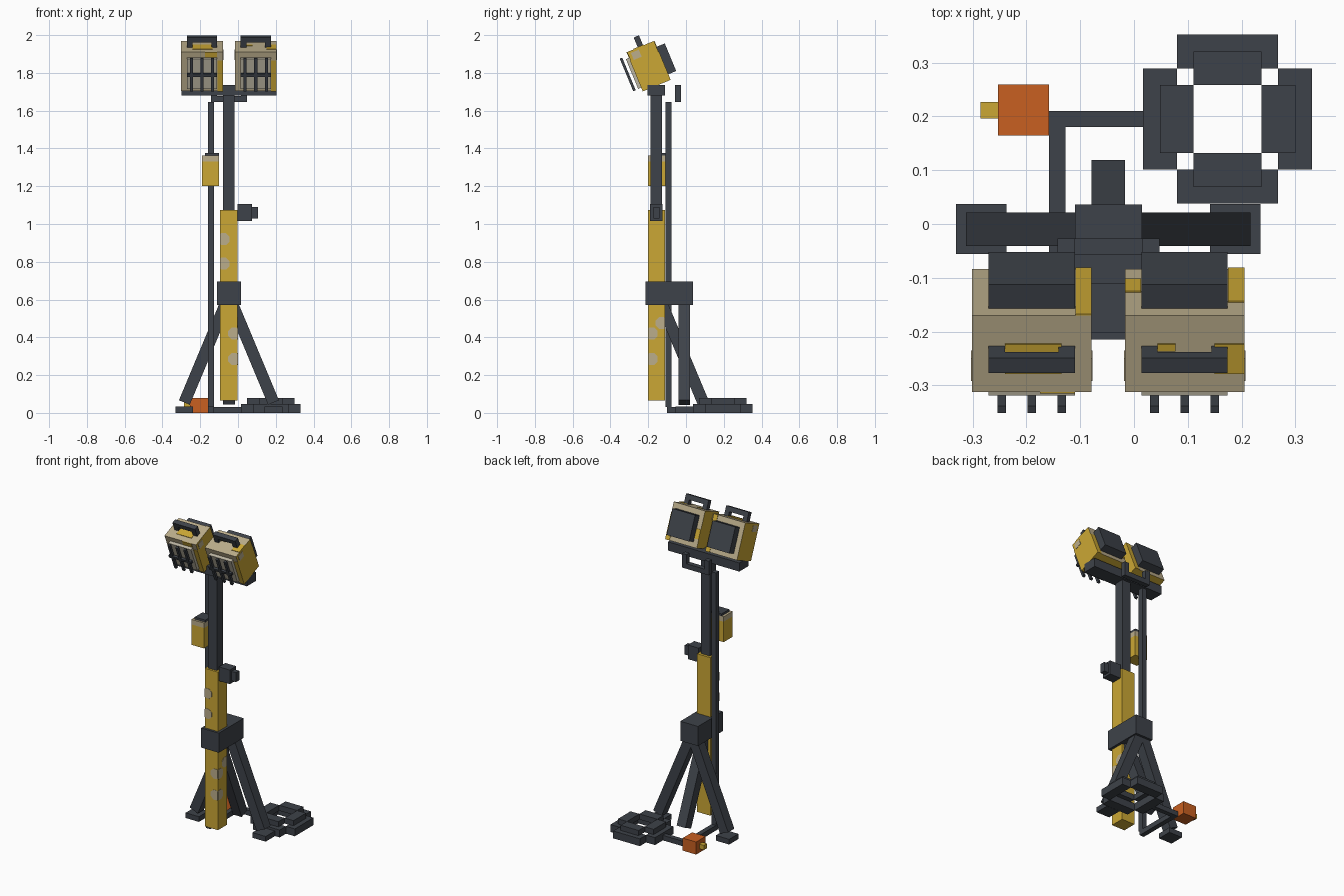
import bpy
import bmesh
from math import radians, pi
from mathutils import Matrix, Vector

default_cube = bpy.data.objects.get("Cube")
if default_cube:
    bpy.data.objects.remove(default_cube, do_unlink=True)


def make_material(name, colour):
    material = bpy.data.materials.new(name)
    material.use_nodes = True
    rgba = (*colour, 1)
    material.diffuse_color = rgba
    material.node_tree.nodes["Principled BSDF"].inputs["Base Color"].default_value = rgba
    return material


yellow = make_material("worn_yellow", (0.6, 0.39, 0.035))
beige = make_material("bare_beige", (0.5, 0.42, 0.26))
lens_grey = make_material("lens_grey", (0.5, 0.46, 0.36))
dark = make_material("dark_metal", (0.048, 0.055, 0.067))
orange = make_material("plug_orange", (0.58, 0.115, 0.015))


def finish(name, bm, materials, matrix):
    bm.transform(matrix)
    mesh = bpy.data.meshes.new(name)
    bm.to_mesh(mesh)
    bm.free()
    for material in materials:
        mesh.materials.append(material)
    obj = bpy.data.objects.new(name, mesh)
    bpy.context.collection.objects.link(obj)
    return obj


def box(name, material, xs, ys, zs, matrix=Matrix(), second=None, rule=None):
    """Box from its extents; faces that pass the rule take the second material."""
    bm = bmesh.new()
    spans = (xs, ys, zs)
    size = [high - low for low, high in spans]
    centre = Vector([(low + high) / 2 for low, high in spans])
    bmesh.ops.create_cube(bm, size=1, matrix=Matrix.Translation(centre) @ Matrix.Diagonal((*size, 1)))
    materials = [material]
    if second:
        materials.append(second)
        for face in bm.faces:
            face.material_index = int(rule(face.normal))
    return finish(name, bm, materials, matrix)


def strut(name, material, start, end, width, side):
    """Square bar between two points, with one face turned to the side axis."""
    start, end, side = Vector(start), Vector(end), Vector(side)
    along = (end - start).normalized()
    frame = Matrix((side, along.cross(side), along)).transposed().to_4x4()
    frame.translation = start
    half = width / 2
    return box(name, material, (-half, half), (-half, half), (0, (end - start).length), frame)


def spot(name, centre, turn, shift):
    """Thin octagonal paint chip with one side clipped at the panel edge."""
    bm = bmesh.new()
    bmesh.ops.create_cone(bm, cap_ends=True, segments=8, radius1=0.034, radius2=0.034, depth=0.004,
                          matrix=Matrix.Rotation(pi / 8, 4, "Z"))
    geometry = bm.verts[:] + bm.edges[:] + bm.faces[:]
    cut = bmesh.ops.bisect_plane(bm, geom=geometry, plane_co=(shift * 0.018, 0, 0),
                                 plane_no=(shift, 0, 0), clear_outer=True)
    edges = [e for e in cut["geom_cut"] if isinstance(e, bmesh.types.BMEdge)]
    bmesh.ops.contextual_create(bm, geom=edges)
    return finish(name, bm, [beige], Matrix.Translation(centre) @ turn)


# Mast, collar and adjusting knob
axis_x = -0.048
box("lower_mast", yellow, (-0.095, -0.002), (-0.2, -0.11), (0.065, 1.075))
box("upper_mast", dark, (-0.08, -0.018), (-0.187, -0.126), (1.07, 1.69))
box("collar", dark, (-0.11, 0.015), (-0.215, 0.036), (0.57, 0.695))
box("knob_base", dark, (-0.002, 0.075), (-0.19, -0.125), (1.015, 1.105))
box("knob_end", dark, (0.075, 0.107), (-0.173, -0.14), (1.03, 1.09))

# Paint chips on the mast
face_front = Matrix.Rotation(pi / 2, 4, "X")
face_left = Matrix.Rotation(pi / 2, 4, "Z") @ face_front
for height in (0.92, 0.79):
    spot("front_chip", (-0.076, -0.2, height), face_front, -1)
for height in (0.42, 0.285):
    spot("front_chip", (-0.021, -0.2, height), face_front, 1)
    spot("side_chip", (-0.002, -0.181, height), face_left, -1)
spot("side_chip", (-0.002, -0.129, 0.475), face_left, 1)

# Tripod legs and feet
for name, sign in (("right", -1), ("left", 1)):
    foot_x = axis_x + sign * 0.236
    strut(name + "_leg", dark, (foot_x, -0.01, 0.055), (axis_x, -0.01, 0.62), 0.062, (0, 1, 0))
    box(name + "_foot", dark, (foot_x - 0.047, foot_x + 0.047), (-0.056, 0.037), (0, 0.033))
strut("rear_leg", dark, (axis_x, 0.09, 0.057), (axis_x, -0.146, 0.62), 0.062, (1, 0, 0))

# Power cable along the mast and the floor, with its plug
box("cable_riser", dark, (-0.158, -0.127), (-0.109, -0.077), (0.03, 1.645))
box("floor_cable", dark, (-0.158, -0.127), (-0.1, 0.21), (0, 0.032))
box("floor_cable_branch", dark, (-0.127, 0.018), (0.18, 0.21), (0, 0.032))
box("plug", orange, (-0.253, -0.158), (0.164, 0.259), (0, 0.08))
box("plug_pin", yellow, (-0.285, -0.253), (0.196, 0.227), (0.025, 0.055))

# Switch box on the cable
box("switch_box", yellow, (-0.19, -0.1), (-0.2, -0.109), (1.2, 1.33))
box("switch_box_band", beige, (-0.19, -0.1), (-0.2, -0.109), (1.33, 1.362))
box("switch_box_cap", dark, (-0.175, -0.1), (-0.187, -0.109), (1.362, 1.376))

# Coiled cable: two stacked layers of four bars around a centre
coil_centre = Vector((0.174, 0.195, 0))
for layer, half_length, inner, outer, low, high in (
        ("lower", 0.094, 0.094, 0.157, 0, 0.047),
        ("upper", 0.063, 0.063, 0.126, 0.045, 0.08)):
    for quarter in range(4):
        turn = Matrix.Translation(coil_centre) @ Matrix.Rotation(quarter * pi / 2, 4, "Z")
        box(layer + "_coil", dark, (-half_length, half_length), (inner, outer), (low, high), turn)

# Crossbeam and the cable loop behind it
box("crossbeam", dark, (-0.3, 0.205), (-0.203, -0.11), (1.68, 1.735))
box("loop_bottom", dark, (-0.142, 0.047), (-0.058, -0.027), (1.645, 1.677))
for edge in (-0.142, 0.016):
    box("loop_upright", dark, (edge, edge + 0.031), (-0.058, -0.027), (1.677, 1.735))


# Lamp heads, built upright and then tilted down towards the front
def lamp(name, centre_x):
    tilt = Matrix.Translation((centre_x, -0.198, 1.836)) @ Matrix.Rotation(radians(22.5), 4, "X")

    def part(label, material, xs, ys, zs, **options):
        return box(name + "_" + label, material, xs, ys, zs, tilt, **options)

    half, front, back, top = 0.111, -0.077, 0.077, 0.112
    part("housing", yellow, (-half, half), (front, back), (-top, top), second=beige,
         rule=lambda n: n.z > 0.5 or abs(n.y) > 0.5)
    part("rear_box", dark, (-0.08, 0.08), (back, 0.125), (-0.08, 0.078))
    part("lens", lens_grey, (-0.08, 0.08), (-0.097, front), (-0.09, 0.08))
    part("handle_bar", dark, (-0.08, 0.08), (-0.015, 0.015), (0.14, 0.17))
    for sign in (-1, 1):
        part("handle_post", dark, sorted((sign * 0.05, sign * 0.08)), (-0.015, 0.015), (top, 0.14))
    # Guard in front of the lens
    for column in (-1, 0, 1):
        middle = column * 0.056
        part("guard_bar", dark, (middle - 0.008, middle + 0.008), (-0.126, -0.112), (-0.092, 0.095))
    part("guard_crossbar", dark, (-0.08, 0.08), (-0.126, -0.112), (-0.01, 0.008))
    # Paint left on the worn panels, and wear on the sides
    part("front_paint", yellow, (0.082, half), (front - 0.003, front), (-top, 0.065))
    part("back_paint", yellow, (0.081, half), (back, back + 0.003), (-top, 0.05))
    for sign in (-1, 1):
        part("side_wear", beige, sorted((sign * half, sign * (half + 0.002))), (-0.06, -0.015), (0.06, 0.1))
    return part


right_part = lamp("right_lamp", -0.19)
right_part("top_paint", yellow, (-0.05, 0.055), (-0.04, 0.02), (0.112, 0.115))
right_part("brow_paint", yellow, (0.015, 0.08), (-0.08, -0.077), (0.083, 0.112))
right_part("back_upper_paint", yellow, (0.081, 0.111), (0.077, 0.08), (0.05, 0.112))
left_part = lamp("left_lamp", 0.094)
left_part("top_paint", yellow, (0.056, 0.111), (-0.04, 0.02), (0.112, 0.115))
left_part("top_paint_chip", yellow, (-0.05, -0.017), (0.005, 0.02), (0.112, 0.115))
left_part("back_chip", yellow, (-0.111, -0.081), (0.077, 0.08), (-0.06, 0.0))
